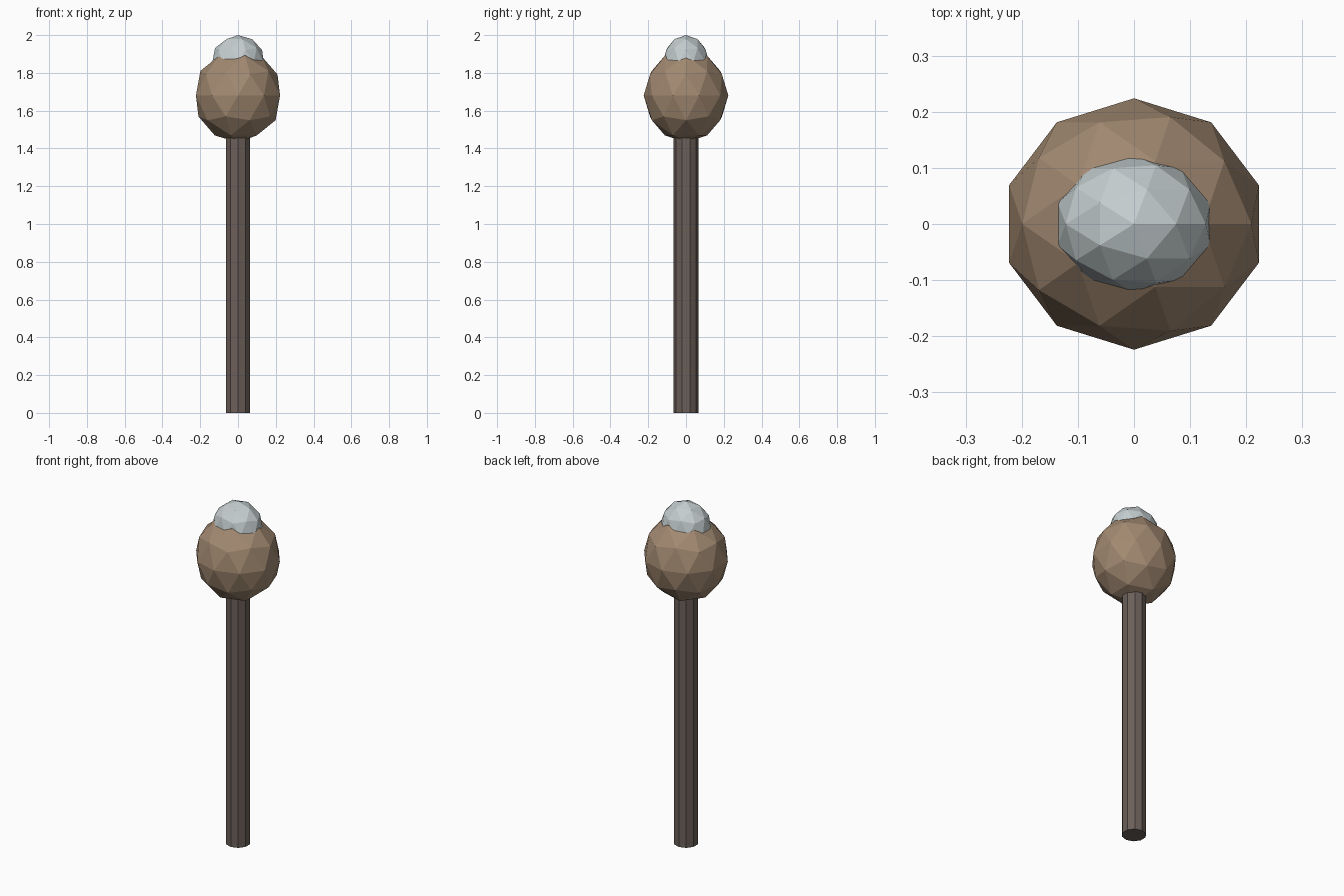
import bpy

if "Cube" in bpy.data.objects:
    bpy.data.objects.remove(bpy.data.objects["Cube"])


def paint(obj, name, rgb):
    mat = bpy.data.materials.new(name)
    mat.diffuse_color = (*rgb, 1)
    mat.use_nodes = True
    mat.node_tree.nodes["Principled BSDF"].inputs["Base Color"].default_value = mat.diffuse_color
    obj.data.materials.append(mat)


def faceted_ball(name, z, radii, rgb):
    bpy.ops.mesh.primitive_ico_sphere_add(subdivisions=2, radius=1, location=(0, 0, z))
    obj = bpy.context.object
    obj.name = name
    obj.scale = radii
    bpy.ops.object.transform_apply(location=False, rotation=False, scale=True)
    paint(obj, name + "_colour", rgb)


# Ten-sided shaft, its top sunk into the ball
SHAFT_TOP = 1.5
bpy.ops.mesh.primitive_cylinder_add(vertices=10, radius=0.066, depth=SHAFT_TOP,
                                    location=(0, 0, SHAFT_TOP / 2))
shaft = bpy.context.object
shaft.name = "shaft"
paint(shaft, "shaft_colour", (0.15, 0.115, 0.10))

# Large round head and the pale cap embedded in its top
faceted_ball("head", 1.68, (0.234, 0.224, 0.248), (0.36, 0.25, 0.165))
faceted_ball("cap", 1.856, (0.143, 0.123, 0.144), (0.55, 0.61, 0.62))
